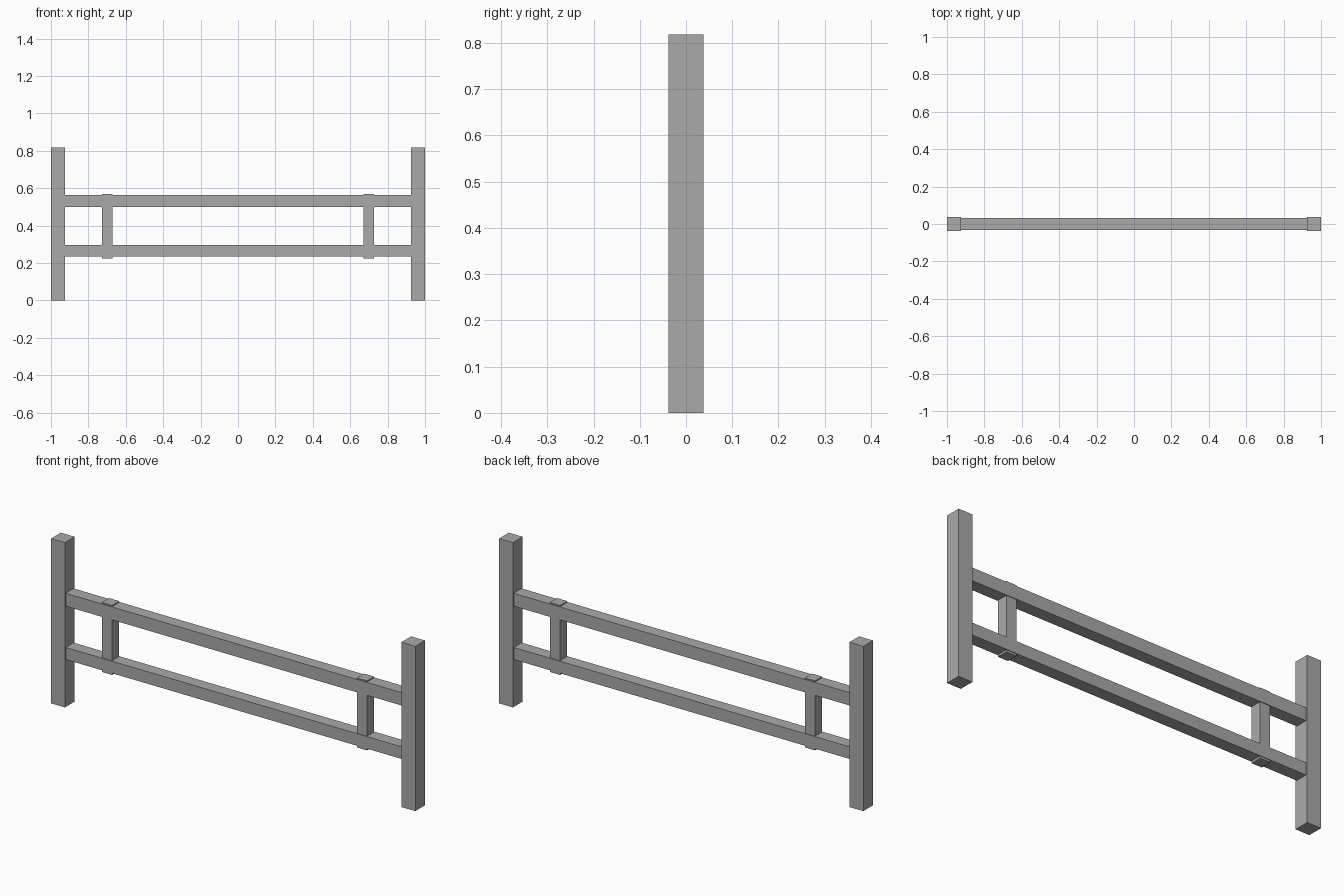
import bpy

if "Cube" in bpy.data.objects:
    bpy.data.objects.remove(bpy.data.objects["Cube"])

# One flat grey for the whole frame
grey = bpy.data.materials.new("plain grey")
grey.diffuse_color = (0.4, 0.4, 0.4, 1.0)
grey.use_nodes = True
grey.node_tree.nodes["Principled BSDF"].inputs["Base Color"].default_value = grey.diffuse_color


def box(name, x, y, z):
    """Box from (min, max) ranges along each axis."""
    bpy.ops.mesh.primitive_cube_add(size=1)
    ob = bpy.context.object
    ob.name = name
    ob.location = [(a + b) / 2 for a, b in (x, y, z)]
    ob.scale = [b - a for a, b in (x, y, z)]
    bpy.ops.object.transform_apply(location=True, rotation=False, scale=True)
    ob.data.materials.append(grey)
    return ob


# Horizontal rails, butted against the posts
for name, z in (("lower_rail", (0.235, 0.295)), ("upper_rail", (0.50, 0.564))):
    box(name, (-0.924, 0.924), (-0.031, 0.031), z)

# End posts and the struts that pass through both rails, mirrored in x
for side, s in (("left", -1), ("right", 1)):
    box(side + "_post", sorted((s * 0.924, s)), (-0.038, 0.038), (0, 0.818))
    box(side + "_strut", sorted((s * 0.672, s * 0.728)), (-0.028, 0.028), (0.225, 0.57))
